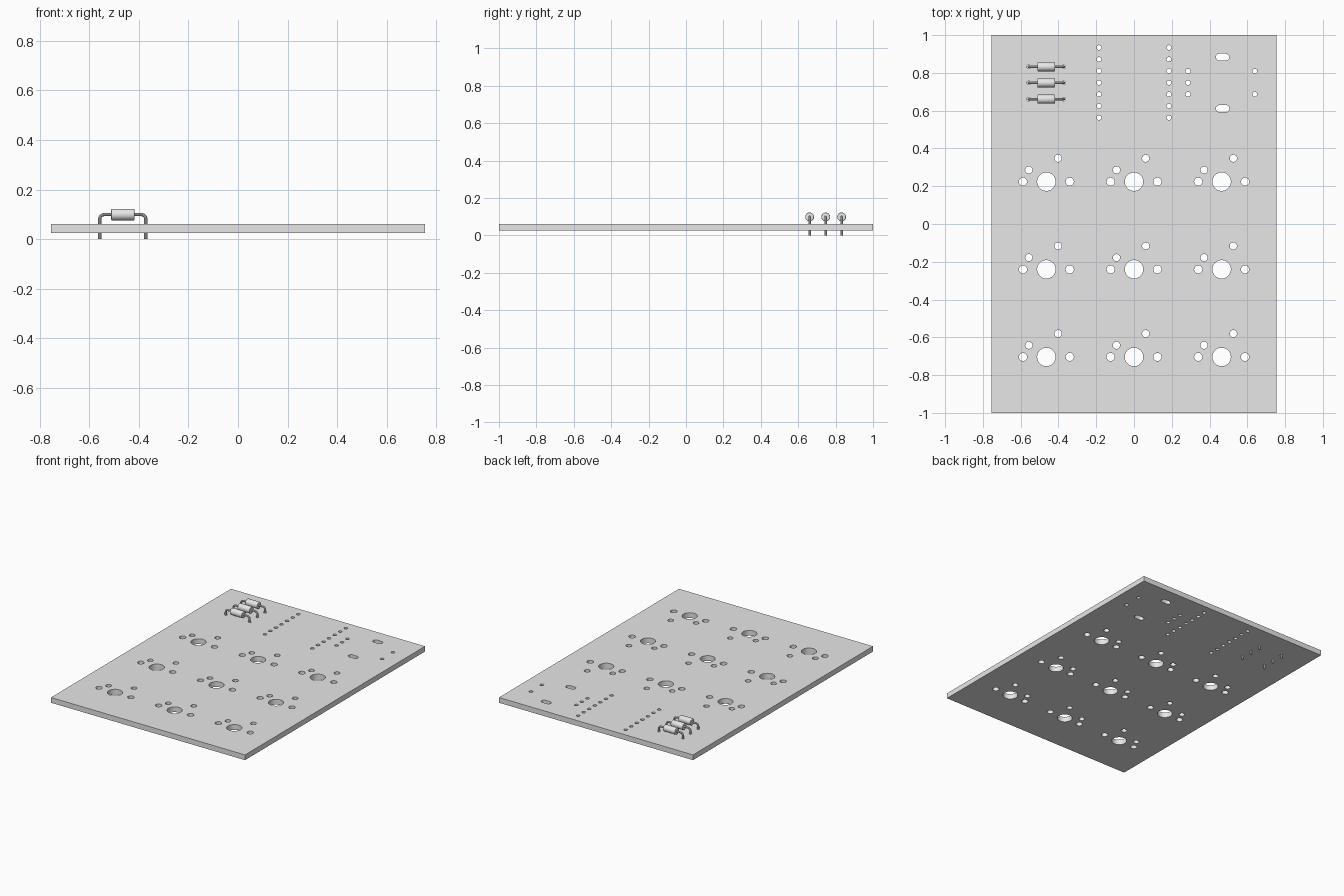
import bpy, bmesh, math
from mathutils import Vector

cube = bpy.data.objects.get("Cube")
if cube:
    bpy.data.objects.remove(cube, do_unlink=True)

grey = bpy.data.materials.new("plain grey")
grey.use_nodes = True
grey.diffuse_color = (0.8, 0.8, 0.8, 1)
grey.node_tree.nodes["Principled BSDF"].inputs["Base Color"].default_value = (0.8, 0.8, 0.8, 1)

MM = 0.02437               # one millimetre in model units
BOTTOM, TOP = 0.025, 0.062
DIODE_X, DIODE_Z, LEG = -0.465, 0.099, 0.093
DIODE_YS = (0.661, 0.747, 0.832)


def finish(name, bm):
    bmesh.ops.remove_doubles(bm, verts=bm.verts, dist=1e-5)
    bmesh.ops.recalc_face_normals(bm, faces=bm.faces)
    mesh = bpy.data.meshes.new(name)
    bm.to_mesh(mesh)
    bm.free()
    mesh.materials.clear()
    mesh.materials.append(grey)
    obj = bpy.data.objects.new(name, mesh)
    bpy.context.collection.objects.link(obj)
    bpy.ops.object.select_all(action='DESELECT')
    obj.select_set(True)
    bpy.context.view_layer.objects.active = obj
    bpy.ops.object.shade_smooth_by_angle(angle=math.radians(35))
    return obj


def curve_part(name, curve):
    """Turn a curve into a clean mesh part."""
    temp = bpy.data.objects.new(name + "_curve", curve)
    bpy.context.collection.objects.link(temp)
    graph = bpy.context.evaluated_depsgraph_get()
    mesh = bpy.data.meshes.new_from_object(temp.evaluated_get(graph))
    bm = bmesh.new()
    bm.from_mesh(mesh)
    bpy.data.objects.remove(temp, do_unlink=True)
    bpy.data.meshes.remove(mesh)
    return finish(name, bm)


def add_loop(curve, points, cyclic=True):
    spline = curve.splines.new('POLY')
    spline.points.add(len(points) - 1)
    for p, co in zip(spline.points, points):
        p.co = (*co, 1)
    spline.use_cyclic_u = cyclic


def hole(curve, x, y, r, stretch=0.0, n=32):
    """Round hole, or a slot when stretched along x."""
    pts = []
    for i in range(n):
        a = math.tau * (i + 0.5) / n
        shift = math.copysign(stretch, math.cos(a))
        pts.append((x + shift + r * math.cos(a), y + r * math.sin(a), 0))
    add_loop(curve, pts)


# Circuit board outline
board = bpy.data.curves.new("board", 'CURVE')
board.dimensions = '2D'
board.fill_mode = 'BOTH'
board.extrude = (TOP - BOTTOM) / 2
add_loop(board, [(-0.755, -1, 0), (0.755, -1, 0), (0.755, 1, 0), (-0.755, 1, 0)])

# Key switch holes: centre post, two side posts, two pins
for col in (-1, 0, 1):
    for row in range(3):
        x, y = col * 0.464, 0.224 - row * 0.464
        hole(board, x, y, 2 * MM, n=48)
        for side in (-1, 1):
            hole(board, x + side * 5.08 * MM, y, 0.0215)
        hole(board, x - 3.81 * MM, y + 2.54 * MM, 0.019)
        hole(board, x + 2.54 * MM, y + 5.08 * MM, 0.019)

# Controller pin rows
for side in (-1, 1):
    for i in range(7):
        hole(board, side * 0.185, 0.934 - i * 2.54 * MM, 0.0125, n=24)

# Rotary encoder pins and mounting slots
for x, y in ((0.286, 0.809), (0.286, 0.748), (0.286, 0.687), (0.64, 0.809), (0.64, 0.687)):
    hole(board, x, y, 0.0125, n=24)
for y in (0.883, 0.611):
    hole(board, 0.469, y, 0.0185, stretch=0.017)

# Diode lead holes
for y in DIODE_YS:
    for side in (-1, 1):
        hole(board, DIODE_X + side * LEG, y, 0.0098, n=20)

board_obj = curve_part("board", board)
board_obj.location.z = (TOP + BOTTOM) / 2

# Diodes: bent wire lead through a rounded cylinder body
BEND = 0.018
half = [Vector((LEG, 0, 0))]
for i in range(9):
    a = math.pi / 2 * i / 8
    half.append(Vector((LEG - BEND + BEND * math.cos(a), 0, DIODE_Z - BEND + BEND * math.sin(a))))
path = half + [Vector((-p.x, 0, p.z)) for p in reversed(half)]

for number, y in enumerate(DIODE_YS, 1):
    wire = bpy.data.curves.new("diode_lead", 'CURVE')
    wire.dimensions = '3D'
    wire.bevel_depth = 0.0066
    wire.bevel_resolution = 3
    wire.use_fill_caps = True
    add_loop(wire, path, cyclic=False)
    lead = curve_part(f"diode_lead_{number}", wire)
    lead.location = (DIODE_X, y, 0)

    bm = bmesh.new()
    bmesh.ops.create_cone(bm, cap_ends=True, segments=32, radius1=0.0235,
                          radius2=0.0235, depth=0.094)
    rims = [e for e in bm.edges if abs(e.verts[0].co.z - e.verts[1].co.z) < 1e-5]
    bmesh.ops.bevel(bm, geom=rims, offset=0.004, segments=3, affect='EDGES', profile=0.5)
    body = finish(f"diode_body_{number}", bm)
    body.rotation_euler.y = math.pi / 2
    body.location = (DIODE_X, y, DIODE_Z)
